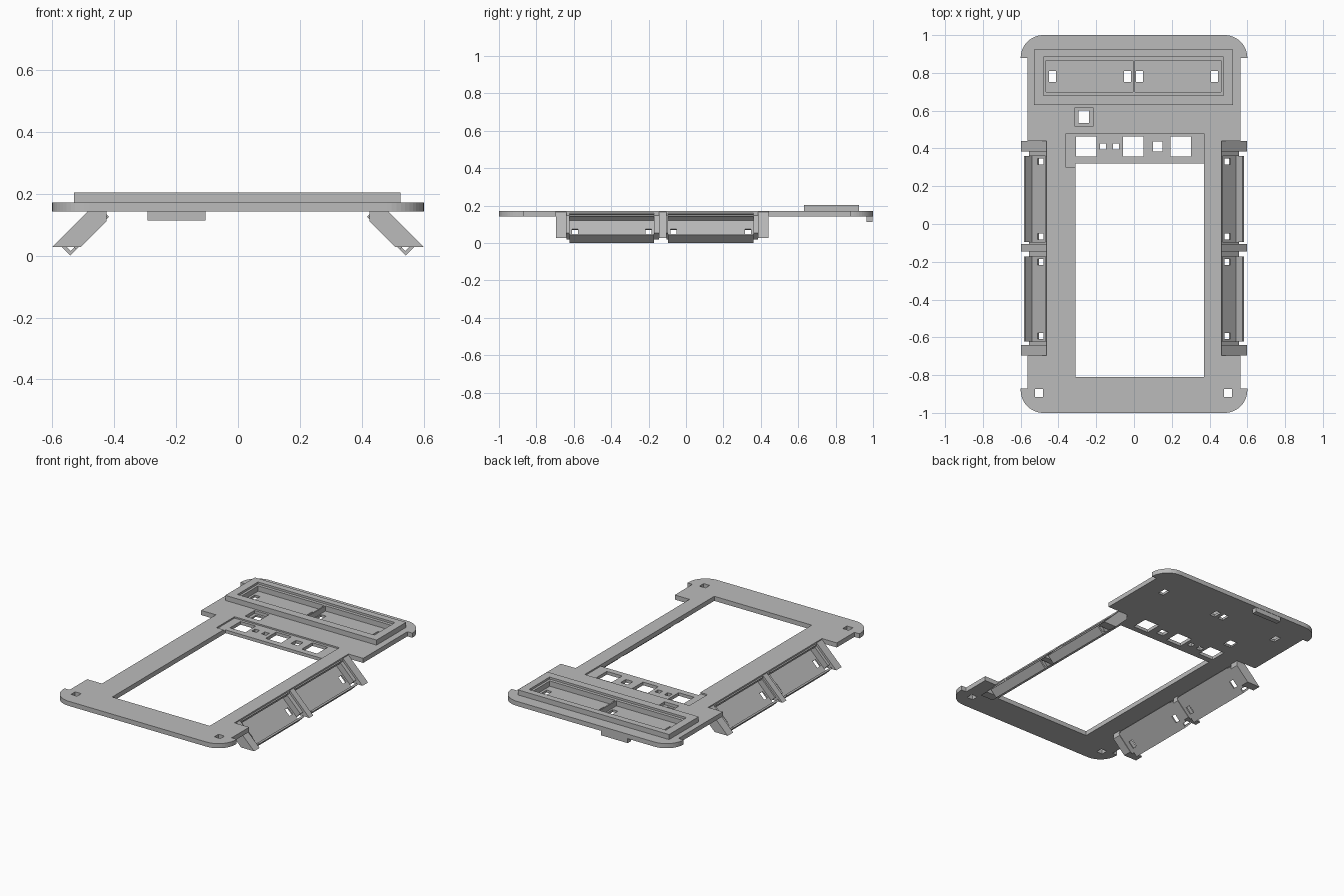
import bpy, bmesh, math
from mathutils import Vector

cube = bpy.data.objects.get("Cube")
if cube:
    bpy.data.objects.remove(cube, do_unlink=True)

grey = bpy.data.materials.new("matt grey")
grey.use_nodes = True
grey.diffuse_color = (0.5, 0.5, 0.5, 1)
grey.node_tree.nodes["Principled BSDF"].inputs["Base Color"].default_value = (0.5, 0.5, 0.5, 1)

BOTTOM, TOP, RIM = 0.142, 0.171, 0.203


def finish(name, bm):
    bmesh.ops.recalc_face_normals(bm, faces=bm.faces)
    mesh = bpy.data.meshes.new(name)
    bm.to_mesh(mesh)
    bm.free()
    mesh.materials.append(grey)
    obj = bpy.data.objects.new(name, mesh)
    bpy.context.collection.objects.link(obj)
    return obj


def prism(bm, points, offset):
    """Extrude a closed outline along an offset."""
    face = bm.faces.new([bm.verts.new(p) for p in points])
    new = bmesh.ops.extrude_face_region(bm, geom=[face])["geom"]
    bmesh.ops.translate(bm, vec=offset, verts=[v for v in new if isinstance(v, bmesh.types.BMVert)])


def block(bm, x0, x1, y0, y1, z0, z1):
    prism(bm, [(x0, y0, z0), (x1, y0, z0), (x1, y1, z0), (x0, y1, z0)], (0, 0, z1 - z0))


def cut(obj, boxes):
    """Subtract a set of separate boxes."""
    bm = bmesh.new()
    for b in boxes:
        block(bm, *b)
    cutter = finish("cutter", bm)
    cutter.hide_render = True
    mod = obj.modifiers.new("cut", "BOOLEAN")
    mod.operation, mod.solver, mod.object = "DIFFERENCE", "EXACT", cutter
    bpy.context.view_layer.objects.active = obj
    bpy.ops.object.modifier_apply(modifier=mod.name)
    bpy.data.objects.remove(cutter, do_unlink=True)


def hole(x, y, w, h):
    return (x - w / 2, x + w / 2, y - h / 2, y + h / 2, 0, 0.3)


# Base plate outline: rounded corners, side notches and bracket cutouts
R = 0.12
arc = [(0.6 - R + R * math.sin(a), 1 - R + R * math.cos(a))
       for a in [math.pi / 2 * i / 12 for i in range(13)]]
upper = arc + [(0.565, 0.88), (0.565, 0.44), (0.462, 0.44)]
lower = [(0.462, -0.695), (0.565, -0.695), (0.565, -0.87), (0.6, -0.87)] + [(x, -y) for x, y in arc[::-1]]
right_side = upper + lower
outline = right_side + [(-x, y) for x, y in right_side[::-1]]
bm = bmesh.new()
prism(bm, [(x, y, BOTTOM) for x, y in outline], (0, 0, TOP - BOTTOM))
bmesh.ops.remove_doubles(bm, verts=bm.verts, dist=0.0001)
plate = finish("base_plate", bm)

# Raised frame around the twin pockets
bm = bmesh.new()
block(bm, -0.53, 0.525, 0.63, 0.925, TOP - 0.001, RIM)
frame = finish("raised_frame", bm)

# Pockets: a shallow ledge, then two deep wells split by a thin divider
cut(frame, [(-0.48, 0.475, 0.68, 0.885, 0.19, 0.3)])
wells = [(-0.465, -0.004, 0.7, 0.865, 0.157, 0.3), (0.004, 0.46, 0.7, 0.865, 0.157, 0.3)]
cut(frame, wells)
cut(plate, wells)

# Recesses next to the main window
cut(plate, [(-0.36, 0.37, 0.30, 0.48, 0.162, 0.3),
            (-0.315, -0.215, 0.52, 0.615, 0.152, 0.3)])

# Main window and all through holes
holes = [(-0.31, 0.37, -0.81, 0.32, 0, 0.3)]
holes += [hole(x, 0.41, 0.107, 0.105) for x in (-0.253, -0.004, 0.248)]
holes += [hole(x, 0.41, 0.032, 0.032) for x in (-0.164, -0.096)]
holes += [hole(0.125, 0.41, 0.05, 0.052), hole(-0.267, 0.568, 0.056, 0.064)]
holes += [hole(x, 0.782, 0.037, 0.058) for x in (-0.432, -0.034, 0.028, 0.426)]
holes += [hole(x, -0.895, 0.042, 0.042) for x in (-0.502, 0.497)]
cut(plate, holes)

# Small tab under the rear edge
bm = bmesh.new()
block(bm, -0.292, -0.105, 0.965, 0.998, 0.113, BOTTOM + 0.002)
finish("rear_tab", bm)


def slope(u, n, y):
    """Point in the sloped bracket frame: u runs outward and down, n outward and up."""
    return Vector(((u + n) / math.sqrt(2), y, (n - u) / math.sqrt(2)))


def sloped_block(bm, u0, u1, n0, n1, y0, y1):
    prism(bm, [slope(u, n, y0) for u, n in ((u0, n0), (u1, n0), (u1, n1), (u0, n1))], (0, y1 - y0, 0))


# Sloped side brackets, mirrored
FLOOR0, FLOOR1, LIP = 0.383, 0.392, 0.441
cap = [(0.425, BOTTOM), (0.425, 0.11), (0.508, 0.028), (0.599, 0.028), (0.457, TOP - 0.001),
       (0.45, TOP - 0.001), (0.45, BOTTOM)]
for side, sign in (("left", 1), ("right", -1)):
    caps, trays = bmesh.new(), bmesh.new()
    for y0, y1 in ((-0.695, -0.64), (-0.145, -0.105), (0.385, 0.44)):
        prism(caps, [(x, y0, z) for x, z in cap], (0, y1 - y0, 0))
    # Lower shoulders that close the tray ends
    for y0, y1 in ((-0.64, -0.622), (-0.172, -0.145), (-0.105, -0.095), (0.36, 0.385)):
        sloped_block(caps, 0.21, 0.355, FLOOR0, 0.43, y0, y1)
    for y0, y1 in ((-0.622, -0.172), (-0.095, 0.36)):
        sloped_block(trays, 0.206, 0.22, FLOOR0, LIP, y0, y1)
        sloped_block(trays, 0.372, 0.383, FLOOR0, LIP, y0, y1)
        # Tray floor in strips, leaving a square hole near each end
        h0, h1, a, b = 0.284, 0.33, 0.012, 0.044
        sloped_block(trays, 0.22, h0, FLOOR0, FLOOR1, y0, y1)
        sloped_block(trays, h1, 0.372, FLOOR0, FLOOR1, y0, y1)
        for s0, s1 in ((y0, y0 + a), (y0 + b, y1 - b), (y1 - a, y1)):
            sloped_block(trays, h0, h1, FLOOR0, FLOOR1, s0, s1)
    for part, mesh in (("bracket_caps", caps), ("bracket_trays", trays)):
        for v in mesh.verts:
            v.co.x *= sign
        finish(side + "_" + part, mesh)
